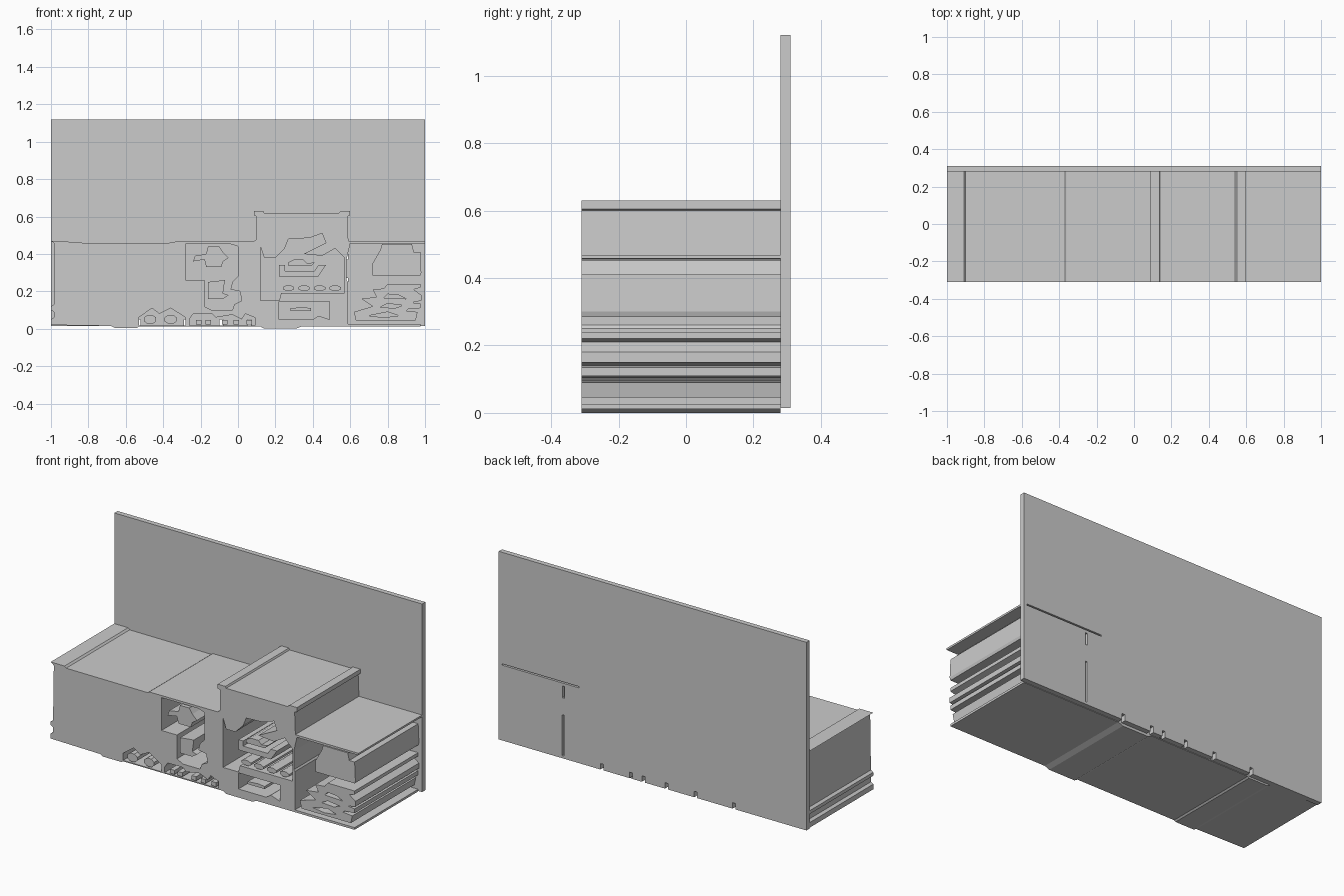
import bpy, bmesh, math
from mathutils import Matrix

FRONT, MID, BACK = -0.31, 0.28, 0.31


def slab(name, loops, y0, y1):
    """Extrude a filled x/z profile (nested loops become holes) from y0 to y1."""
    cu = bpy.data.curves.new(name + "_profile", 'CURVE')
    cu.dimensions = '2D'
    cu.fill_mode = 'BOTH'
    cu.extrude = (y1 - y0) / 2
    for loop in loops:
        sp = cu.splines.new('POLY')
        sp.points.add(len(loop) - 1)
        for p, (x, z) in zip(sp.points, loop):
            p.co = (x, z, 0, 1)
        sp.use_cyclic_u = True
    tmp = bpy.data.objects.new(name + "_tmp", cu)
    bpy.context.collection.objects.link(tmp)
    bpy.context.view_layer.update()
    dg = bpy.context.evaluated_depsgraph_get()
    me = bpy.data.meshes.new_from_object(tmp.evaluated_get(dg))
    bpy.data.objects.remove(tmp)
    me.transform(Matrix.Translation((0, (y0 + y1) / 2, 0)) @ Matrix.Rotation(math.pi / 2, 4, 'X'))
    bm = bmesh.new()
    bm.from_mesh(me)
    bmesh.ops.remove_doubles(bm, verts=bm.verts, dist=1e-5)
    bmesh.ops.recalc_face_normals(bm, faces=bm.faces)
    for f in bm.faces:
        f.smooth = False
    bm.to_mesh(me)
    bm.free()
    me.name = name
    ob = bpy.data.objects.new(name, me)
    bpy.context.collection.objects.link(ob)
    return ob


def rect(x0, x1, z0, z1):
    return [(x0, z0), (x1, z0), (x1, z1), (x0, z1)]


def oval(x, z, rx, rz, n=8):
    return [(x + rx * math.cos(2 * math.pi * (i + .5) / n),
             z + rz * math.sin(2 * math.pi * (i + .5) / n)) for i in range(n)]


# outer silhouette of the body, with raised middle, roof lip and thin right floor
body = [(-1, .02), (-.68, .015), (-.66, .005), (-.54, .005), (-.53, .012), (.12, .012),
        (.14, 0), (.31, 0), (.34, .012), (.975, .012), (.975, .025), (.587, .025),
        (.587, .25), (.58, .26), (.58, .37), (.60, .455), (1, .457), (1, .468), (.59, .468),
        (.585, .60), (.60, .605), (.60, .63), (.55, .63), (.54, .62), (.14, .62),
        (.135, .63), (.085, .63), (.085, .605), (.10, .60), (.10, .48), (.085, .467),
        (-.36, .465), (-.37, .458), (-.90, .46), (-.91, .47), (-1, .47), (-.98, .455),
        (-.985, .13), (-1, .12), (-1, .10), (-.985, .09), (-.985, .06), (-1, .05)]

# recesses cut into the body
left_recess = [(-.28, .26), (-.18, .26), (-.18, .12), (-.14, .10), (-.03, .10), (-.02, .13),
               (.02, .15), (.01, .20), (-.04, .21), (-.03, .25), (0, .28), (0, .44),
               (-.04, .453), (-.28, .453)]
middle_recess = [(.12, .15), (.22, .15), (.23, .19), (.57, .19), (.57, .38), (.52, .43),
                 (.45, .39), (.35, .40), (.47, .46), (.45, .51), (.38, .485), (.27, .48),
                 (.25, .43), (.20, .38), (.14, .38), (.12, .44)]
low_recess = [(.22, .05), (.40, .05), (.43, .07), (.49, .05), (.49, .145), (.22, .145)]
arch_recess = [(-.53, .018), (-.28, .018), (-.28, .06), (-.36, .11), (-.42, .08),
               (-.46, .11), (-.53, .06)]
foot_recess = [(-.26, .018), (.09, .018), (.09, .06), (.04, .08), (.02, .05), (-.03, .075),
               (-.12, .06), (-.14, .08), (-.24, .08), (-.26, .05)]
slab("cabinet_body", [body, left_recess, middle_recess, low_recess, arch_recess, foot_recess],
     FRONT, MID)

# loose shapes standing inside the recesses
slab("left_star", [[(-.24, .36), (-.18, .37), (-.17, .33), (-.09, .33), (-.08, .36), (-.05, .38),
                    (-.08, .41), (-.10, .44), (-.16, .44), (-.17, .40), (-.23, .39)]], FRONT, MID)
slab("left_lower_block", [[(-.16, .16), (-.08, .16), (-.05, .18), (-.08, .19), (-.07, .26),
                           (-.16, .25)]], FRONT, MID)
slab("middle_tray", [[(.22, .28), (.43, .28), (.47, .34), (.43, .34), (.41, .31), (.25, .31),
                      (.25, .34), (.22, .34)]], FRONT, MID)
slab("middle_cap", [[(.27, .335), (.39, .335), (.41, .355), (.37, .35), (.35, .37),
                     (.30, .37), (.27, .355)]], FRONT, MID)
for i in range(4):
    slab(f"shelf_roll_{i + 1}", [oval(.27 + .083 * i, .217, .033, .016)], FRONT, MID)
slab("low_bar", [[(.28, .095), (.39, .095), (.39, .11), (.35, .115), (.28, .11)]], FRONT, MID)
for i, x in enumerate((-.47, -.36)):
    slab(f"arch_mound_{i + 1}", [oval(x, .05, .035, .026)], FRONT, MID)
for i, x in enumerate((-.21, -.16, -.07, -.01, .06)):
    slab(f"foot_bar_{i + 1}", [rect(x - .015, x + .015, .024, .048)], FRONT, MID)

# right side stack: upper block and ridged lower block with slots
slab("right_upper_block", [[(.72, .285), (.975, .285), (.98, .30), (.975, .41), (.94, .41),
                            (.93, .452), (.77, .452), (.76, .42), (.72, .35)]], FRONT, MID)
stack = [(.63, .045), (.95, .045), (.96, .09), (.90, .095), (.91, .105), (.975, .11),
         (.975, .135), (.93, .14), (.98, .15), (.98, .18), (.94, .21), (.975, .22),
         (.975, .24), (.80, .24), (.78, .215), (.72, .21), (.74, .17), (.66, .16),
         (.72, .12), (.62, .09)]
slots = [[(.70, .07), (.78, .06), (.86, .07), (.80, .09)],
         [(.76, .115), (.84, .11), (.88, .125), (.80, .135)],
         [(.78, .165), (.90, .16), (.86, .18), (.80, .185)]]
slab("right_lower_stack", [stack] + slots, FRONT, MID)

# tall back panel with notches along the bottom and narrow slits
panel = [(-1, .015)]
for x in (-.53, -.28, -.09, .06, .14, .33):
    panel += [(x - .01, .015), (x - .01, .05), (x + .01, .05), (x + .01, .015)]
panel += [(1, .015), (1, 1.12), (-1, 1.12)]
slab("back_panel", [panel, rect(.575, .588, .03, .27), rect(.573, .587, .37, .44),
                    rect(.48, .98, .457, .465)], MID, BACK)
